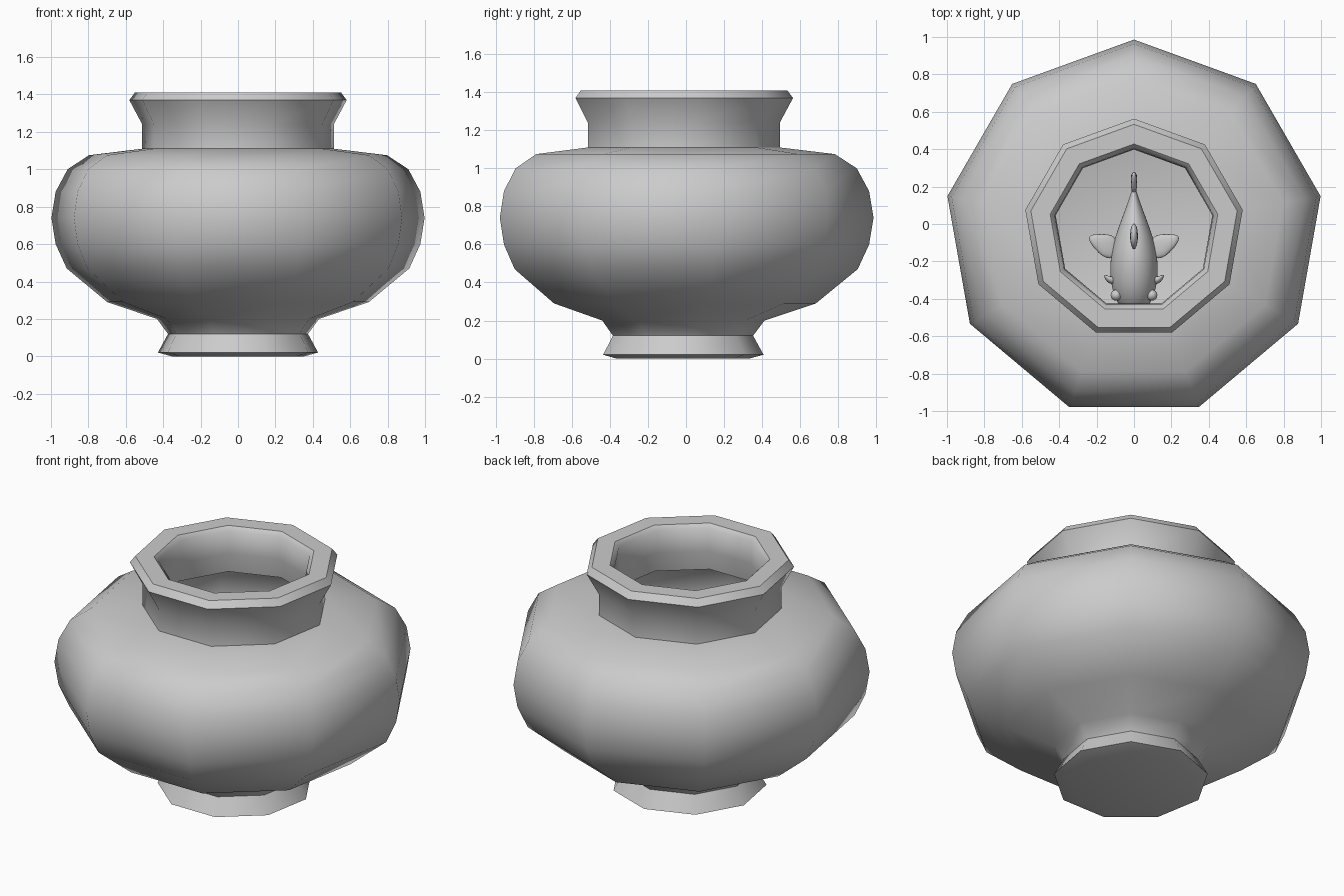
import bpy, bmesh
from math import sin, cos, pi, radians
from mathutils import Vector

if "Cube" in bpy.data.objects:
    bpy.data.objects.remove(bpy.data.objects["Cube"])

grey = bpy.data.materials.new("plain_grey")
grey.use_nodes = True
colour = (0.6, 0.6, 0.6, 1)
grey.diffuse_color = colour
grey.node_tree.nodes["Principled BSDF"].inputs["Base Color"].default_value = colour


def finish(bm, name, angle):
    bmesh.ops.recalc_face_normals(bm, faces=bm.faces)
    mesh = bpy.data.meshes.new(name)
    bm.to_mesh(mesh)
    bm.free()
    mesh.materials.append(grey)
    ob = bpy.data.objects.new(name, mesh)
    bpy.context.collection.objects.link(ob)
    bpy.ops.object.select_all(action="DESELECT")
    ob.select_set(True)
    bpy.context.view_layer.objects.active = ob
    bpy.ops.object.shade_smooth_by_angle(angle=radians(angle))
    return ob


def loft(rings, name, angle=46):
    """Skin a list of point rings and cap both ends."""
    bm = bmesh.new()
    loops = [[bm.verts.new(p) for p in ring] for ring in rings]
    for a, b in zip(loops, loops[1:]):
        n = len(a)
        for i in range(n):
            j = (i + 1) % n
            bm.faces.new((a[i], a[j], b[j], b[i]))
    bm.faces.new(loops[0])
    bm.faces.new(loops[-1])
    return finish(bm, name, angle)


def fin(outline, name, origin, u, v, thick=0.02):
    """Flat outline in the u, v plane, thickened and rounded."""
    o, u, v = Vector(origin), Vector(u), Vector(v)
    bm = bmesh.new()
    bm.faces.new([bm.verts.new(o + u * a + v * b) for a, b in outline])
    ob = finish(bm, name, 60)
    solid = ob.modifiers.new("thickness", "SOLIDIFY")
    solid.thickness = thick
    solid.offset = 0
    ob.modifiers.new("rounding", "SUBSURF").levels = 2
    return ob


# Bowl: nine-sided turned shape, outside from foot to rim, then inside to floor
SIDES, CENTRE_Y = 9, -0.027
outside = [(0.36, 0), (0.435, 0.02), (0.38, 0.12), (0.44, 0.2), (0.71, 0.29),
           (0.93, 0.47), (0.99, 0.6), (1.013, 0.74), (0.99, 0.88),
           (0.925, 1.0), (0.81, 1.075), (0.52, 1.11), (0.52, 1.24),
           (0.59, 1.37), (0.56, 1.41)]
inside = [(0.455, 1.41), (0.43, 1.385), (0.425, 1.25), (0.445, 1.13),
          (0.78, 1.03), (0.88, 0.96), (0.95, 0.74), (0.87, 0.49),
          (0.67, 0.34), (0.42, 0.25)]


def circle(r, z):
    angles = [pi / 2 + 2 * pi * i / SIDES for i in range(SIDES)]
    return [(r * cos(a), CENTRE_Y + r * sin(a), z) for a in angles]


loft([circle(r, z) for r, z in outside + inside], "bowl")

# Fish body: oval sections from snout to tail root (y, half width, half height)
FISH_Z = 0.62
sections = [(-0.46, 0.05, 0.05), (-0.43, 0.09, 0.09), (-0.36, 0.12, 0.14),
            (-0.27, 0.135, 0.17), (-0.16, 0.13, 0.18), (-0.05, 0.1, 0.15),
            (0.06, 0.055, 0.09), (0.15, 0.022, 0.05), (0.19, 0.01, 0.04)]
N = 12
body = loft([[(w * cos(2 * pi * i / N), y, FISH_Z + h * sin(2 * pi * i / N))
              for i in range(N)] for y, w, h in sections], "fish_body", 60)
body.modifiers.new("rounding", "SUBSURF").levels = 2

# Upright fins
Y, Z = (0, 1, 0), (0, 0, 1)
fin([(0, -0.04), (0.17, -0.17), (0.12, 0), (0.17, 0.17), (0, 0.04)],
    "tail_fin", (0, 0.14, FISH_Z), Y, Z, 0.04)
fin([(-0.03, 0), (0.02, 0.16), (0.16, 0.15), (0.15, 0)],
    "dorsal_fin", (0, -0.14, FISH_Z + 0.12), Y, Z, 0.05)

# Paired side fins, gill flaps and eyes
for side, word in ((1, "left"), (-1, "right")):
    out = (side, 0, 0.1)
    fin([(0, -0.07), (0.09, -0.06), (0.17, 0.04), (0.17, 0.08), (0.07, 0.08), (0, 0.07)],
        word + "_side_fin", (side * 0.08, -0.13, FISH_Z + 0.02), out, Y, 0.04)
    fin([(0, -0.03), (0.06, -0.02), (0.08, 0.04), (0.05, 0.02), (0, 0.02)],
        word + "_gill_flap", (side * 0.09, -0.3, FISH_Z + 0.03), out, Y, 0.08)
    bpy.ops.mesh.primitive_uv_sphere_add(
        segments=16, ring_count=10, radius=0.03,
        location=(side * 0.095, -0.38, FISH_Z + 0.06))
    eye = bpy.context.object
    eye.name = word + "_eye"
    eye.data.materials.append(grey)
    bpy.ops.object.shade_smooth()
